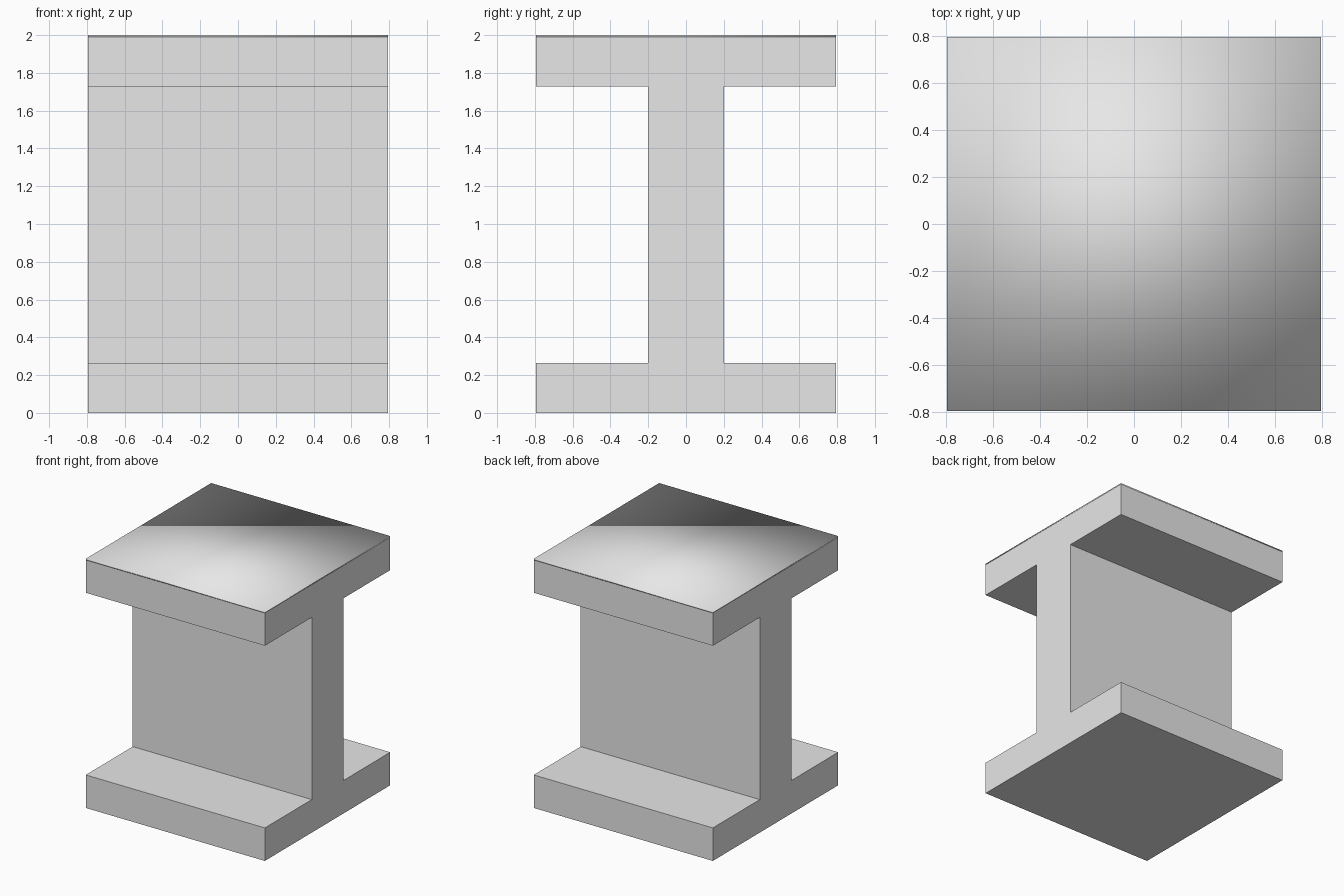
import bpy, bmesh

cube = bpy.data.objects.get("Cube")
if cube:
    bpy.data.objects.remove(cube, do_unlink=True)

HALF = 0.795      # half width and half depth of the flanges
WEB = 0.2         # half thickness of the web
LOW, HIGH = 0.265, 1.727   # inner faces of the flanges
BODY_TOP, TOP = 1.99, 2.0

grey = bpy.data.materials.new("light_grey")
grey.use_nodes = True
colour = (0.8, 0.8, 0.8, 1)
grey.diffuse_color = colour
grey.node_tree.nodes["Principled BSDF"].inputs["Base Color"].default_value = colour


def extrude_profile(name, profile, smooth=False):
    """Extrude a closed (y, z) outline along x across the full width."""
    bm = bmesh.new()
    face = bm.faces.new([bm.verts.new((-HALF, y, z)) for y, z in profile])
    ext = bmesh.ops.extrude_face_region(bm, geom=[face], use_keep_orig=True)
    moved = [v for v in ext["geom"] if isinstance(v, bmesh.types.BMVert)]
    bmesh.ops.translate(bm, verts=moved, vec=(2 * HALF, 0, 0))
    bmesh.ops.recalc_face_normals(bm, faces=bm.faces)
    for f in bm.faces:
        f.smooth = smooth
    mesh = bpy.data.meshes.new(name)
    bm.to_mesh(mesh)
    bm.free()
    mesh.materials.append(grey)
    obj = bpy.data.objects.new(name, mesh)
    bpy.context.collection.objects.link(obj)
    return obj


# I-shaped body: one half of the outline, mirrored in y
half = [(HALF, 0), (HALF, LOW), (WEB, LOW), (WEB, HIGH), (HALF, HIGH), (HALF, BODY_TOP)]
extrude_profile("beam_body", half + [(-y, z) for y, z in reversed(half)])

# Thin softly shaded cover plate on the upper flange
extrude_profile("cover_plate",
                [(HALF, BODY_TOP), (HALF, TOP), (-HALF, TOP), (-HALF, BODY_TOP)],
                smooth=True)
